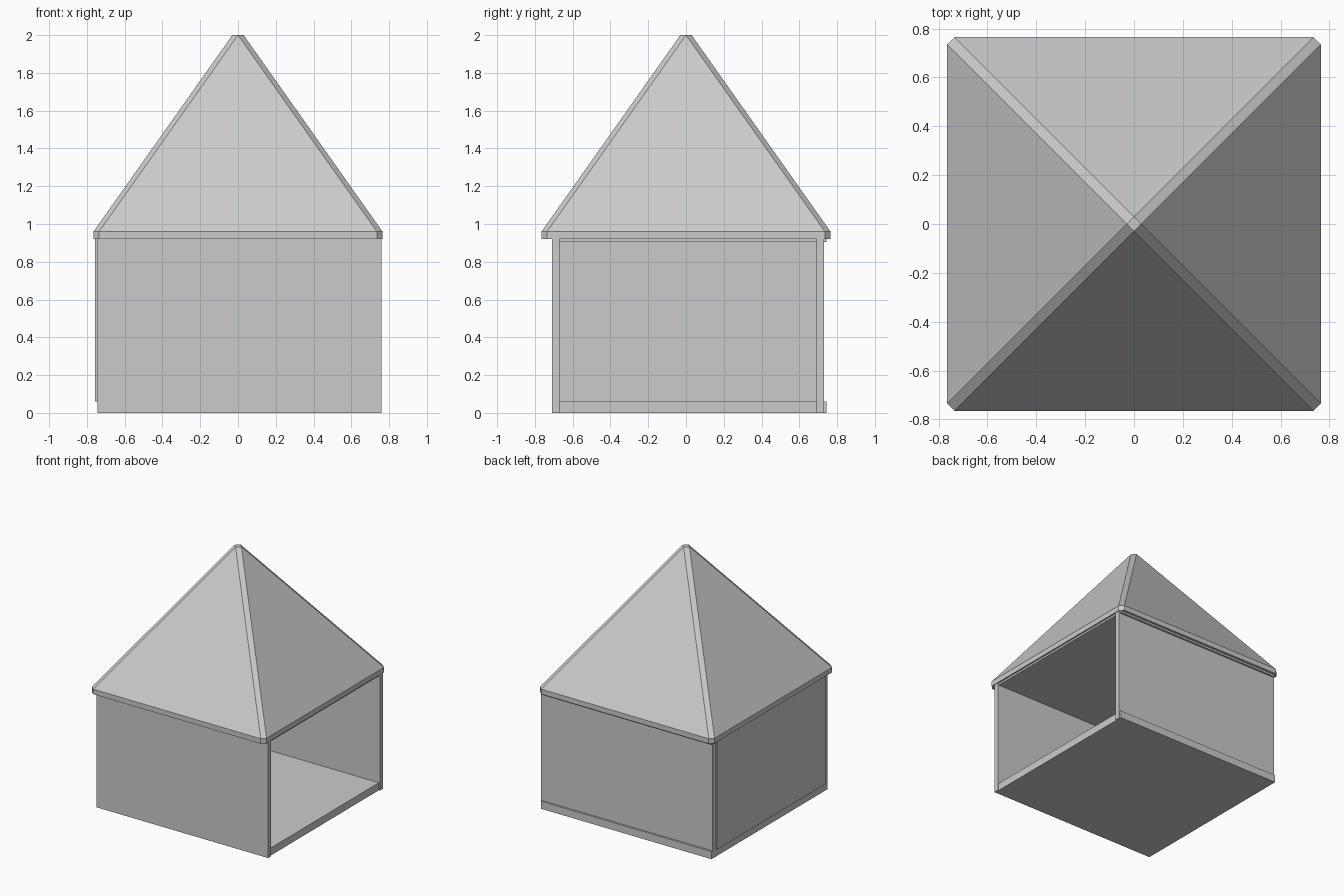
import bpy
import bmesh

cube = bpy.data.objects.get("Cube")
if cube:
    bpy.data.objects.remove(cube, do_unlink=True)

# Single plain material
grey = bpy.data.materials.new("light_grey")
grey.use_nodes = True
colour = (0.6, 0.6, 0.6, 1)
grey.diffuse_color = colour
grey.node_tree.nodes["Principled BSDF"].inputs["Base Color"].default_value = colour


def add_object(name, bm):
    bmesh.ops.recalc_face_normals(bm, faces=bm.faces)
    mesh = bpy.data.meshes.new(name)
    bm.to_mesh(mesh)
    bm.free()
    mesh.materials.append(grey)
    obj = bpy.data.objects.new(name, mesh)
    bpy.context.collection.objects.link(obj)


def box(name, xs, ys, zs):
    """Box between the low and high value on each axis."""
    bm = bmesh.new()
    bmesh.ops.create_cube(bm, size=1)
    for v in bm.verts:
        v.co = [span[c > 0] for span, c in zip((xs, ys, zs), v.co)]
    add_object(name, bm)


BACK, OPEN = -0.745, 0.76   # x limits of the side walls
EAVE = 0.92                 # wall height

# Floor and ceiling slabs, which project slightly past the rear wall
box("floor", (BACK, OPEN - 0.008), (-0.69, 0.745), (0, 0.06))
box("ceiling", (BACK, OPEN - 0.008), (-0.69, 0.745), (0.905, EAVE))

# Three walls; the +x side stays open
box("front_wall", (BACK, OPEN), (-0.71, -0.67), (0, EAVE))
box("rear_wall", (BACK, OPEN), (0.69, 0.73), (0, EAVE))
box("closed_side_wall", (-0.757, -0.717), (-0.67, 0.69), (0.06, EAVE))

# Pyramid roof with an eave band and chamfered hips
half, chamfer, tip = 0.765, 0.03, 0.03
inner = half - chamfer
bm = bmesh.new()


def ring(a, b, z):
    """Square ring of corner pairs, turned a quarter each step."""
    verts = []
    x, y, u, v = a, -b, b, -a
    for _ in range(4):
        verts += [bm.verts.new((x, y, z)), bm.verts.new((u, v, z))]
        x, y, u, v = -y, x, -v, u
    return verts


low = ring(inner, half, EAVE)
high = ring(inner, half, 0.96)
peak = ring(0, tip, 2)
for lower, upper in ((low, high), (high, peak)):
    for i in range(8):
        j = (i + 1) % 8
        bm.faces.new((lower[i], lower[j], upper[j], upper[i]))
bm.faces.new(low)
bm.faces.new(peak)
bmesh.ops.remove_doubles(bm, verts=bm.verts, dist=0.001)
add_object("roof", bm)
